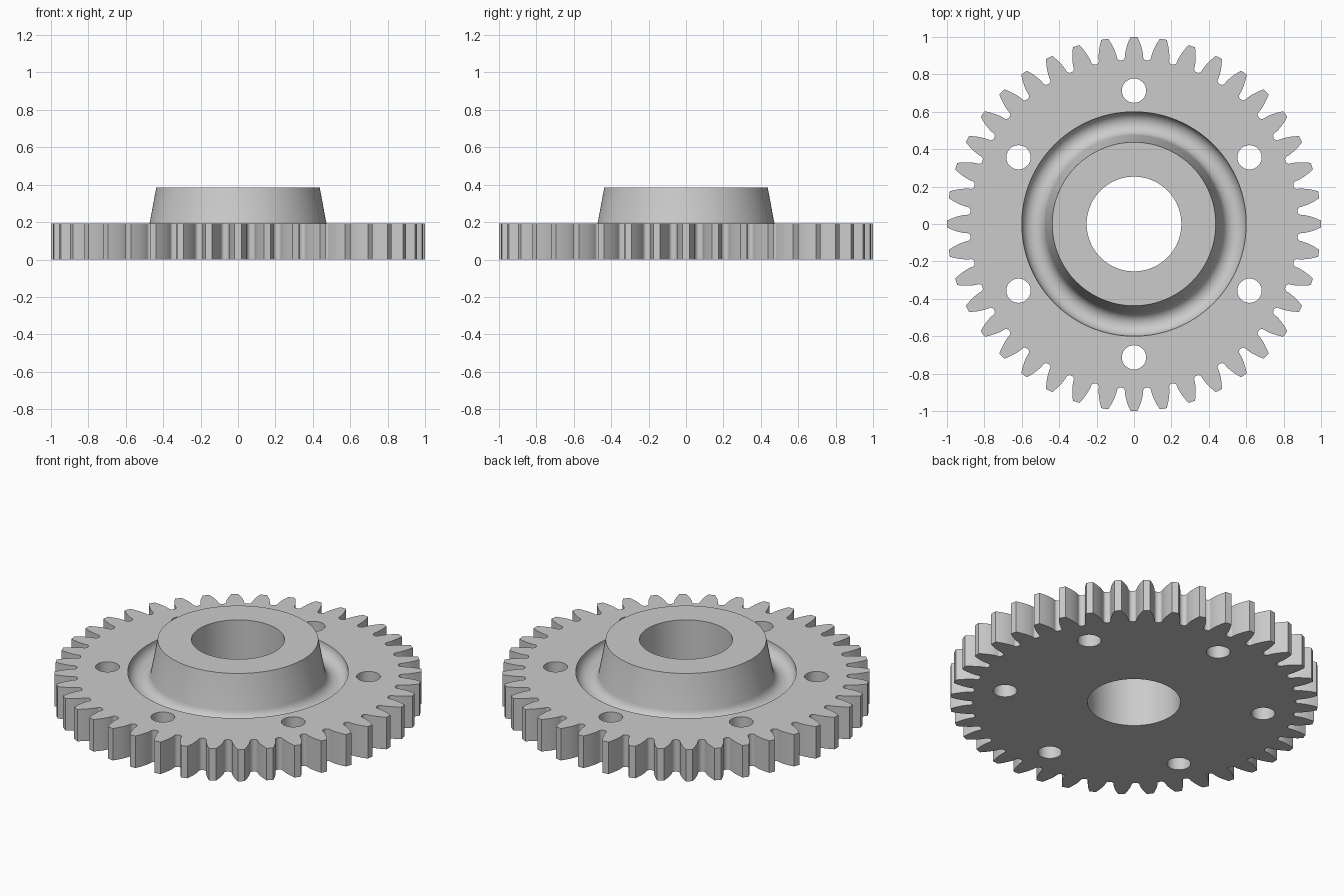
import bpy, bmesh, math

if "Cube" in bpy.data.objects:
    bpy.data.objects.remove(bpy.data.objects["Cube"])

TEETH, SEG = 40, 128
PLATE_Z, HUB_Z = 0.192, 0.385
BORE_R, HUB_R, GROOVE_R = 0.253, 0.437, 0.6
bm = bmesh.new()


def circle(r, n=SEG, cx=0.0, cy=0.0):
    return [(cx + r * math.cos(2 * math.pi * i / n),
             cy + r * math.sin(2 * math.pi * i / n)) for i in range(n)]


def ring(points, z):
    return [bm.verts.new((x, y, z)) for x, y in points]


def bridge(a, b):
    n = len(a)
    for i in range(n):
        j = (i + 1) % n
        bm.faces.new((a[i], a[j], b[j], b[i]))


def cap(rings, normal):
    # flat face with holes, bounded by the given rings
    edges = []
    for r in rings:
        for i in range(len(r)):
            pair = (r[i], r[(i + 1) % len(r)])
            edges.append(bm.edges.get(pair) or bm.edges.new(pair))
    bmesh.ops.triangle_fill(bm, edges=edges, use_beauty=True, normal=normal)


def gear_outline():
    # involute flanks joined by rounded roots
    base, root = 0.8946, 0.877
    half_base = 0.0547
    t_tip = math.sqrt(1 / base ** 2 - 1)
    flank = []
    for i in range(7):
        t = t_tip * i / 6
        flank.append((base * math.sqrt(1 + t * t), half_base - (t - math.atan(t))))
    gap = math.pi / TEETH - half_base
    valley = []
    for i in range(1, 10):
        a = math.pi * i / 10
        valley.append((base - (base - root) * math.sin(a),
                       math.pi / TEETH - gap * math.cos(a)))
    tooth = [(r, -a) for r, a in flank] + flank[::-1] + valley
    pts = []
    for k in range(TEETH):
        c = 2 * math.pi * k / TEETH
        pts += [(r * math.cos(a + c), r * math.sin(a + c)) for r, a in tooth]
    return pts


# toothed rim and six bolt holes
outlines = [gear_outline()]
for k in range(6):
    a = math.radians(90 + 60 * k)
    outlines.append(circle(0.065, 40, 0.713 * math.cos(a), 0.713 * math.sin(a)))
low, high = [], []
for pts in outlines:
    low.append(ring(pts, 0))
    high.append(ring(pts, PLATE_Z))
    bridge(low[-1], high[-1])

# bore, hub and round groove as one turned profile
arc_r = 0.063
arc_c = GROOVE_R - arc_r
start = math.pi + math.radians(10.5)
profile = [(BORE_R, 0), (BORE_R, HUB_Z), (HUB_R, HUB_Z)]
for i in range(17):
    a = start + (2 * math.pi - start) * i / 16
    profile.append((arc_c + arc_r * math.cos(a), PLATE_Z + arc_r * math.sin(a)))
turned = [ring(circle(r), z) for r, z in profile]
for a, b in zip(turned, turned[1:]):
    bridge(a, b)

# plate faces
cap(high + [turned[-1]], (0, 0, 1))
cap(low + [turned[0]], (0, 0, -1))
bmesh.ops.recalc_face_normals(bm, faces=bm.faces[:])

mesh = bpy.data.meshes.new("gear_wheel")
bm.to_mesh(mesh)
bm.free()
gear = bpy.data.objects.new("gear_wheel", mesh)
bpy.context.collection.objects.link(gear)

steel = bpy.data.materials.new("plain_grey")
steel.diffuse_color = (0.6, 0.6, 0.6, 1)
steel.use_nodes = True
steel.node_tree.nodes["Principled BSDF"].inputs["Base Color"].default_value = steel.diffuse_color
mesh.materials.append(steel)

bpy.context.view_layer.objects.active = gear
gear.select_set(True)
bpy.ops.object.shade_smooth_by_angle(angle=math.radians(30))
